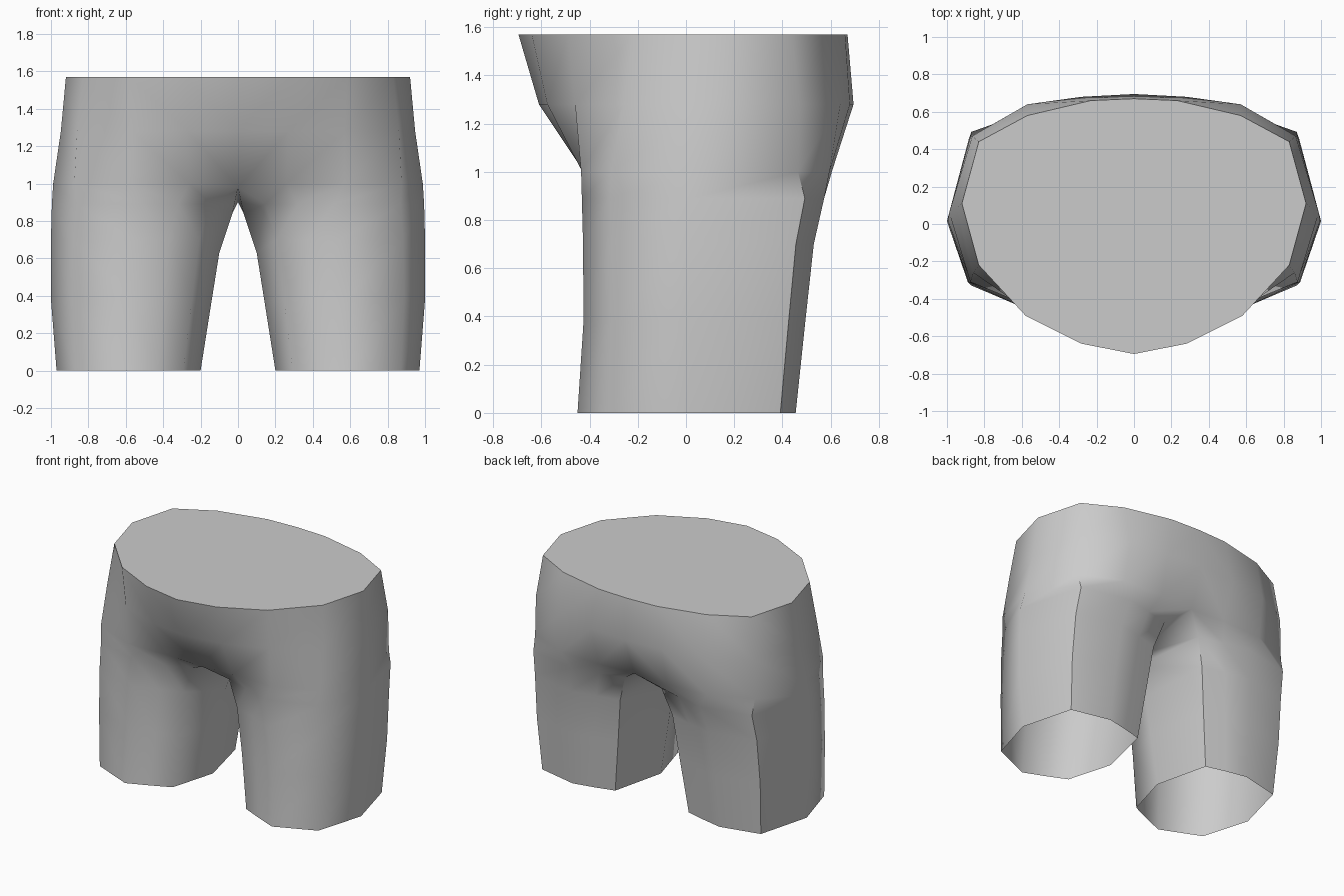
import bpy, bmesh, math

if "Cube" in bpy.data.objects:
    bpy.data.objects.remove(bpy.data.objects["Cube"])

# Leg cross-section: x fraction (inner to outer) and y fraction (front to back)
SECTION = [(.12, -.72), (.3, -.86), (.5, -1), (.87, -.73), (1, .03), (.87, .86),
           (.5, 1), (.3, .93), (.12, .85), (0, 0)]
# Leg rings: z, inner-side z, inner x, outer x, front y, back y
LEGS = [(0, 0, .2, .97, .45, .455), (.38, .36, .143, 1, .425, .495),
        (.7, .63, .1, 1, .427, .53), (.89, .84, .03, .995, .432, .573)]
# Torso half rings from front centre round to back centre
TORSO = [
    (1.0, [(0, -.41), (.26, -.43), (.57, -.435), (.875, -.31), (.988, .06), (.875, .465),
           (.58, .595), (.27, .605), (0, .59)]),
    (1.28, [(0, -.61), (.27, -.575), (.57, -.46), (.86, -.26), (.947, .09), (.865, .47),
            (.57, .64), (.28, .68), (0, .695)]),
    (1.57, [(0, -.695), (.28, -.64), (.58, -.49), (.83, -.22), (.92, .11), (.83, .44),
            (.57, .58), (.23, .66), (0, .67)]),
]

bm = bmesh.new()


def bridge(a, b, closed):
    n = len(a)
    for i in range(n if closed else n - 1):
        j = (i + 1) % n
        bm.faces.new((a[i], a[j], b[j], b[i]))


# Leg tube, open at the hem
legs = []
for z, zin, xi, xo, yf, yb in LEGS:
    legs.append([bm.verts.new((xi + u * (xo - xi), v * (yb if v > 0 else yf), zin if u == 0 else z))
                 for u, v in SECTION])

# Hip rings; the first one closes onto the crotch point
hips = [[bm.verts.new((x, y, z)) for x, y in pts] for z, pts in TORSO]
hips[0][0].co.z = .98
crotch = bm.verts.new((0, 0, .9))

for a, b in zip(legs, legs[1:] + [hips[0] + [crotch]]):
    bridge(a, b, True)
for a, b in zip(hips, hips[1:]):
    bridge(a, b, False)

# Flat waist cap
bm.faces.new(hips[-1])
bmesh.ops.recalc_face_normals(bm, faces=bm.faces)
mesh = bpy.data.meshes.new("shorts")
bm.to_mesh(mesh)
bm.free()
obj = bpy.data.objects.new("shorts", mesh)
bpy.context.collection.objects.link(obj)

# Smooth cloth with a sharp waist edge, mirrored to the other leg
bpy.context.view_layer.objects.active = obj
obj.select_set(True)
bpy.ops.object.shade_smooth_by_angle(angle=math.radians(55))
mirror = obj.modifiers.new("Mirror", 'MIRROR')
mirror.use_clip = True
mirror.merge_threshold = .002
